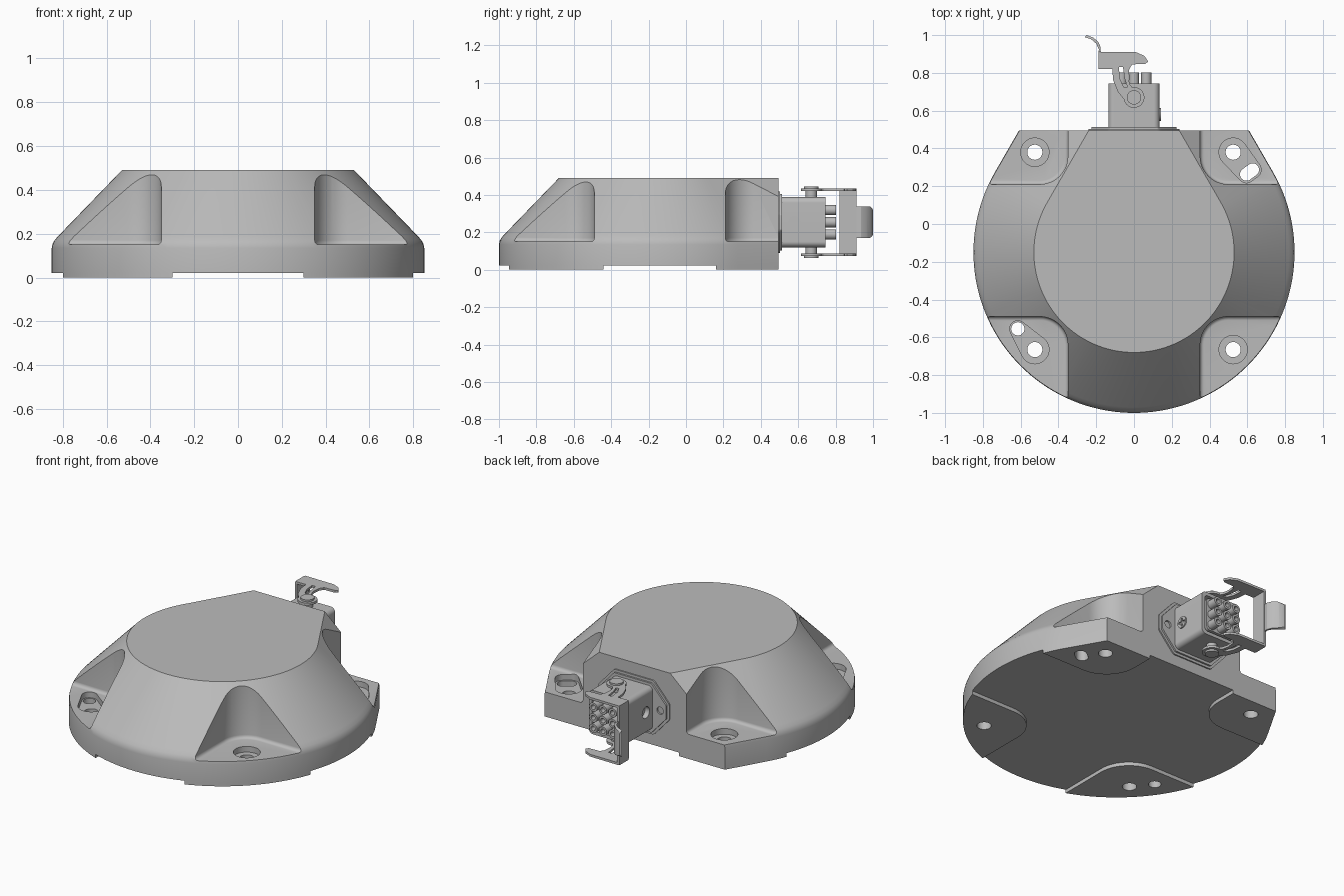
import bpy, bmesh, math
from mathutils import Vector
from mathutils.geometry import convex_hull_2d

cube = bpy.data.objects.get("Cube")
if cube:
    bpy.data.objects.remove(cube, do_unlink=True)

grey = bpy.data.materials.new("cast grey")
grey.use_nodes = True
grey.diffuse_color = (0.5, 0.5, 0.5, 1)
grey.node_tree.nodes["Principled BSDF"].inputs["Base Color"].default_value = (0.5, 0.5, 0.5, 1)

AXES = {"x": lambda u, v, w: (w, u, v),
        "y": lambda u, v, w: (u, w, v),
        "z": lambda u, v, w: (u, v, w)}
CY, BACK, RADIUS = -0.15, 0.495, 0.85   # body centre, flat back, outer radius
ZC = 0.254                              # connector height


def hull(*discs, n=48):
    """Convex outline round discs (u, v, radius)."""
    pts = []
    for u, v, r in discs:
        for i in range(n if r else 1):
            a = math.tau * i / n
            pts.append(Vector((u + r * math.cos(a), v + r * math.sin(a))))
    return [pts[i] for i in convex_hull_2d(pts)]


def rounded(cu, cv, hu, hv, r):
    return hull(*[(cu + s * (hu - r), cv + t * (hv - r), r)
                  for s in (-1, 1) for t in (-1, 1)])


def loft(name, rings, axis="z"):
    """Skin matching outlines given as (points, level)."""
    bm = bmesh.new()
    loops = [[bm.verts.new(AXES[axis](p[0], p[1], w)) for p in pts] for pts, w in rings]
    for a, b in zip(loops, loops[1:]):
        for i in range(len(a)):
            j = (i + 1) % len(a)
            bm.faces.new((a[i], a[j], b[j], b[i]))
    bm.faces.new(loops[0])
    bm.faces.new(loops[-1])
    bmesh.ops.recalc_face_normals(bm, faces=bm.faces)
    me = bpy.data.meshes.new(name)
    bm.to_mesh(me)
    bm.free()
    me.materials.append(grey)
    ob = bpy.data.objects.new(name, me)
    bpy.context.collection.objects.link(ob)
    return ob


def prism(name, pts, lo, hi, axis="z"):
    return loft(name, [(pts, lo), (pts, hi)], axis)


def activate(ob):
    bpy.ops.object.select_all(action="DESELECT")
    ob.select_set(True)
    bpy.context.view_layer.objects.active = ob


def cut(ob, *cutters, mode="DIFFERENCE"):
    for c in cutters:
        activate(ob)
        m = ob.modifiers.new("cut", "BOOLEAN")
        m.operation, m.object, m.solver = mode, c, "EXACT"
        bpy.ops.object.modifier_apply(modifier=m.name)
        bpy.data.objects.remove(c, do_unlink=True)
    return ob


def teardrop(r, n=96):
    """Circle whose tangents run at 30 degrees to the flat back."""
    pts = []
    for i in range(n + 1):
        a = math.radians(150 + 240 * i / n)
        pts.append((r * math.cos(a), CY + r * math.sin(a)))
    x = pts[-1][0] - (BACK - pts[-1][1]) * math.tan(math.radians(30))
    return pts + [(x, BACK), (-x, BACK)]


def corner(sx, sy, inset, r):
    """Corner region open to the outside, with a rounded inner corner."""
    x, y = 0.35 - inset, (0.21 if sy > 0 else 0.49) - inset
    return hull((sx * (x + r), sy * (y + r), r), (sx * 1.2, sy * y, 0),
                (sx * x, sy * 1.2, 0), (sx * 1.2, sy * 1.2, 0))


CORNERS = [(sx, sy) for sx in (-1, 1) for sy in (-1, 1)]

# Main body: vertical rim, soft shoulder, conical flank, flat top
profile = [(0.85, 0.022), (0.85, 0.135), (0.846, 0.155), (0.836, 0.172), (0.82, 0.19), (0.53, 0.49)]
body = loft("body", [(teardrop(r), z) for r, z in profile])

# Corner pockets with a small floor fillet
for sx, sy in CORNERS:
    rings = []
    for k in range(5):
        a = math.radians(22.5 * k)
        inset = 0.02 * (math.sin(a) - 1)
        rings.append((corner(sx, sy, inset, 0.15 + inset), 0.15 + 0.02 * (1 - math.cos(a))))
    rings.append((corner(sx, sy, 0, 0.15), 0.7))
    cut(body, loft("pocket_cutter", rings))

# Feet under the four corners
feet = []
for sx, sy in CORNERS:
    foot = prism("foot", teardrop(RADIUS), 0, 0.022)
    cut(foot, prism("foot_cutter", corner(sx, sy, 0.05, 0.2), -1, 1), mode="INTERSECT")
    feet.append(foot)

# Bolt holes with counterbores; two corners have an extra locating hole
for (sx, sy), foot in zip(CORNERS, feet):
    x, y = sx * 0.525, 0.38 if sy > 0 else -0.665
    bore, holes = [(x, y, 0.075)], [hull((x, y, 0.04))]
    if sx == sy:
        if sx > 0:
            holes.append(hull((0.595, 0.263, 0.034), (0.628, 0.287, 0.034)))
            bore += [(0.595, 0.263, 0.045), (0.628, 0.287, 0.045)]
        else:
            holes.append(hull((-0.615, -0.555, 0.035)))
            bore.append((-0.615, -0.555, 0.043))
    cut(body, prism("bore_cutter", hull(*bore), 0.115, 0.3))
    for h in holes:
        for part in (body, foot):
            cut(part, prism("hole_cutter", h, -0.1, 0.4))

# Connector flange with screw holes, on a thin gasket
def hexagon(d):
    return hull(*[(s * u, ZC + t * v, 0.03 - d) for s in (-1, 1) for t in (-1, 1)
                  for u, v in ((0.21, 0.035), (0.12, 0.135))])


prism("gasket", hexagon(0), BACK, 0.503, "y")
flange = prism("flange", hexagon(0.015), 0.503, 0.514, "y")
for s in (-1, 1):
    cut(flange, prism("screw_cutter", hull((s * 0.185, ZC, 0.022)), 0.49, 0.6, "y"))

# Connector housing, open at the end, with a round side port
housing = prism("connector_housing", rounded(0, ZC, 0.135, 0.134, 0.03), 0.51, 0.745, "y")
cut(housing, prism("cavity_cutter", rounded(0, ZC, 0.113, 0.113, 0.02), 0.65, 0.8, "y"),
    prism("port_cutter", hull((0.58, ZC, 0.035)), -0.2, -0.105, "x"))

# Cross-slotted screw on the opposite side
screw = prism("side_screw", hull((0.58, ZC, 0.035)), 0.13, 0.143, "x")
for hu, hv in ((0.025, 0.006), (0.006, 0.025)):
    cut(screw, prism("slot_cutter", rounded(0.58, ZC, hu, hv, 0.002), 0.136, 0.2, "x"))

# Contact block with nine hollow sockets
prism("contact_block", rounded(0, ZC, 0.1, 0.1, 0.02), 0.64, 0.745, "y")
for i in (-1, 0, 1):
    for k in (-1, 0, 1):
        u, v = i * 0.065, ZC + k * 0.065
        socket = prism("contact_socket", hull((u, v, 0.027), n=24), 0.74, 0.803, "y")
        cut(socket, prism("socket_cutter", hull((u, v, 0.014), n=24), 0.77, 0.9, "y"))

# Locking lever: two slotted arms on pivots, joined by a web
PIVOT = (0, 0.67)
arm = [(-0.185, 0.82), (-0.115, 0.82), (-0.11, 0.76), (-0.085, 0.7)]
arm += [(0.055 * math.cos(math.radians(a)), PIVOT[1] + 0.055 * math.sin(math.radians(a)))
        for a in range(190, 461, 15)]
arm += [(-0.02, 0.735), (-0.03, 0.77), (-0.025, 0.82), (-0.01, 0.845), (0.06, 0.848),
        (0.075, 0.86), (0.055, 0.89), (0.01, 0.91), (-0.185, 0.912)]
slot = [(-0.08, 0.83), (-0.075, 0.77), (-0.055, 0.725), (-0.035, 0.725), (-0.05, 0.77), (-0.058, 0.83)]
for side, s in (("upper", 1), ("lower", -1)):
    lo, hi = sorted((ZC + s * 0.167, ZC + s * 0.181))
    cut(prism(side + "_lever_arm", arm, lo, hi), prism("arm_cutter", slot, lo - 0.1, hi + 0.1))
    for part, r, a, b in (("pivot", 0.03, 0.12, 0.17), ("pivot_cap", 0.038, 0.181, 0.192)):
        lo, hi = sorted((ZC + s * a, ZC + s * b))
        prism(side + "_" + part, hull((*PIVOT, r)), lo, hi)
prism("lever_web", rounded(0.866, ZC, 0.046, 0.181, 0.01), -0.188, -0.174, "x")

# Curved finger tab at the end of the lever
path = [(-0.188, 0.9), (-0.186, 0.925), (-0.2, 0.955), (-0.227, 0.978), (-0.262, 0.99)]
tab = prism("lever_tab", path + [(x + 0.01, y + 0.01) for x, y in reversed(path)],
            ZC - 0.085, ZC + 0.085)
cut(tab, prism("tab_cutter", rounded(0.9, ZC, 0.1, 0.085, 0.025), -0.4, 0, "x"), mode="INTERSECT")

# Smooth shading with sharp edges kept
for ob in list(bpy.context.scene.objects):
    if ob.type == "MESH":
        activate(ob)
        bpy.ops.object.shade_smooth_by_angle(angle=math.radians(25))
